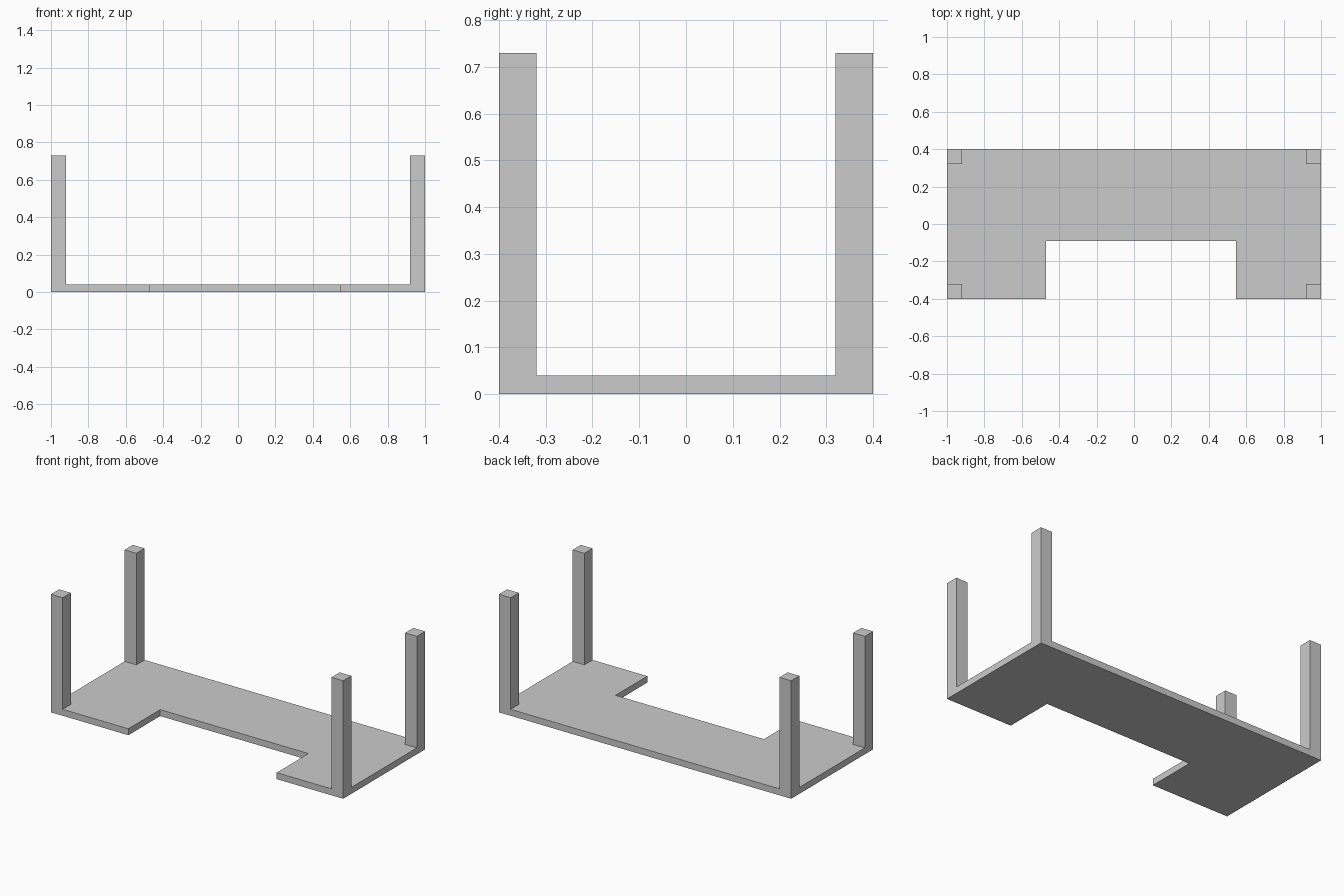
import bpy, bmesh, math

if "Cube" in bpy.data.objects:
    bpy.data.objects.remove(bpy.data.objects["Cube"])

# Main dimensions
X = [-1, -0.92, -0.47, 0.545, 0.92, 1]
Y = [-0.4, -0.32, -0.09, 0.32, 0.4]
SLAB, LEG_TOP = 0.04, 0.73


def raise_faces(bm, faces, height):
    """Extrude faces upward to a height and return the new top faces."""
    result = bmesh.ops.extrude_face_region(bm, geom=faces)["geom"]
    for v in result:
        if isinstance(v, bmesh.types.BMVert):
            v.co.z = height
    return [f for f in result if isinstance(f, bmesh.types.BMFace)]


bm = bmesh.new()

# Slab outline on a plan grid, leaving out the knee notch at the front
verts = [[bm.verts.new((x, y, 0)) for x in X] for y in Y]
for j in range(len(Y) - 1):
    for i in range(len(X) - 1):
        if i == 2 and j < 2:
            continue
        bm.faces.new((verts[j][i], verts[j][i + 1], verts[j + 1][i + 1], verts[j + 1][i]))
bmesh.ops.delete(bm, geom=[v for v in bm.verts if not v.link_faces], context="VERTS")

# Slab thickness, keeping the underside closed
underside = [f.copy() for f in bm.faces[:]]
tops = raise_faces(bm, [f for f in bm.faces if f not in underside], SLAB)
bmesh.ops.remove_doubles(bm, verts=bm.verts[:], dist=0.0001)

# Four corner legs drawn out of the slab
corners = []
for f in bm.faces:
    c = f.calc_center_median()
    if abs(c.z - SLAB) < 0.001 and abs(c.x) > 0.92 and abs(c.y) > 0.32:
        corners.append(f)
raise_faces(bm, corners, LEG_TOP)

# Merge flat neighbours into single clean faces
bmesh.ops.recalc_face_normals(bm, faces=bm.faces[:])
bmesh.ops.dissolve_limit(bm, angle_limit=math.radians(1), verts=bm.verts[:], edges=bm.edges[:])
bmesh.ops.recalc_face_normals(bm, faces=bm.faces[:])

mesh = bpy.data.meshes.new("notched_table_top_with_legs")
bm.to_mesh(mesh)
bm.free()
bpy.context.collection.objects.link(bpy.data.objects.new("notched_table_top_with_legs", mesh))
